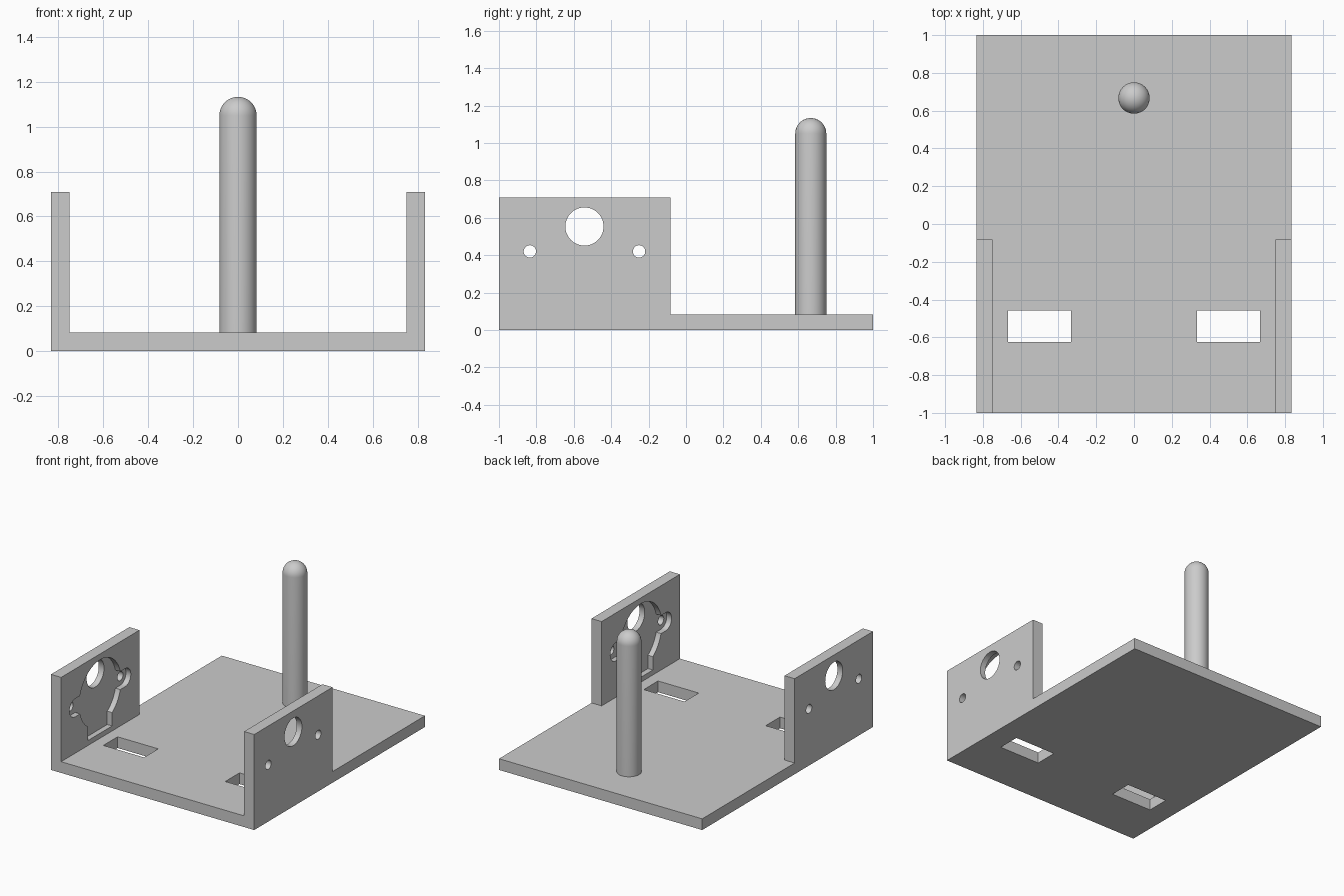
import bpy, bmesh, math
from mathutils import Matrix, Vector

cube = bpy.data.objects.get("Cube")
if cube:
    bpy.data.objects.remove(cube, do_unlink=True)

grey = bpy.data.materials.new("plain_grey")
grey.use_nodes = True
colour = (0.6, 0.6, 0.6, 1)
grey.diffuse_color = colour
grey.node_tree.nodes["Principled BSDF"].inputs["Base Color"].default_value = colour

HALF_W, WALL, PLATE = 0.833, 0.083, 0.083
WALL_BACK, WALL_TOP = -0.083, 0.708
MOTOR_Y, MOTOR_Z, EAR = -0.543, 0.42, 0.292
RECESS = 0.04


def finish(name, bm):
    bmesh.ops.recalc_face_normals(bm, faces=bm.faces)
    mesh = bpy.data.meshes.new(name)
    bm.to_mesh(mesh)
    bm.free()
    mesh.materials.append(grey)
    obj = bpy.data.objects.new(name, mesh)
    bpy.context.collection.objects.link(obj)
    return obj


def box(name, lo, hi):
    lo, hi = Vector(lo), Vector(hi)
    bm = bmesh.new()
    size = Matrix.Diagonal((*(hi - lo), 1))
    bmesh.ops.create_cube(bm, size=1, matrix=Matrix.Translation((lo + hi) / 2) @ size)
    return finish(name, bm)


def disc(name, radius, y, z, x0, x1):
    """Cylinder lying along x."""
    bm = bmesh.new()
    place = Matrix.Translation(((x0 + x1) / 2, y, z)) @ Matrix.Rotation(math.pi / 2, 4, "Y")
    bmesh.ops.create_cone(bm, cap_ends=True, segments=64, radius1=radius,
                          radius2=radius, depth=abs(x1 - x0), matrix=place)
    return finish(name, bm)


def cut(target, cutter):
    cutter.hide_render = True
    mod = target.modifiers.new(cutter.name, "BOOLEAN")
    mod.operation, mod.solver, mod.object = "DIFFERENCE", "EXACT", cutter
    bpy.context.view_layer.objects.active = target
    bpy.ops.object.modifier_apply(modifier=mod.name)
    bpy.data.objects.remove(cutter, do_unlink=True)


def smooth(obj):
    bpy.ops.object.select_all(action="DESELECT")
    obj.select_set(True)
    bpy.context.view_layer.objects.active = obj
    bpy.ops.object.shade_smooth_by_angle(angle=math.radians(30))


# Base plate with both side walls raised from its front edge strips
bm = bmesh.new()
xs = (-HALF_W, WALL - HALF_W, HALF_W - WALL, HALF_W)
ys = (-1, WALL_BACK, 1)
grid = [[bm.verts.new((x, y, 0)) for x in xs] for y in ys]
cells = [bm.faces.new((grid[j][i], grid[j][i + 1], grid[j + 1][i + 1], grid[j + 1][i]))
         for j in range(2) for i in range(3)]


def raise_faces(faces, height):
    new = bmesh.ops.extrude_face_region(bm, geom=faces, use_keep_orig=len(faces) > 2)["geom"]
    bmesh.ops.translate(bm, vec=(0, 0, height),
                        verts=[g for g in new if isinstance(g, bmesh.types.BMVert)])
    return [g for g in new if isinstance(g, bmesh.types.BMFace)]


tops = raise_faces(cells, PLATE)
strips = [f for f in tops if f.calc_center_median().y < 0
          and abs(f.calc_center_median().x) > HALF_W - WALL]
raise_faces(strips, WALL_TOP - PLATE)
bmesh.ops.delete(bm, geom=[f for f in strips if f.is_valid], context="FACES_ONLY")
bmesh.ops.dissolve_limit(bm, angle_limit=0.01, verts=bm.verts, edges=bm.edges)
bracket = finish("bracket", bm)

for side in (-1, 1):
    # Cable slot through the plate
    a, b = sorted((side * 0.333, side * 0.667))
    cut(bracket, box("slot", (a, -0.625, -0.1), (b, -0.458, 0.2)))

    # Motor pocket in the inner face: body, mounting ears and cable box
    deep = side * (HALF_W - WALL + RECESS)
    near = side * (HALF_W - WALL - 0.05)
    x0, x1 = sorted((deep, near))
    cut(bracket, disc("body_pocket", 0.245, MOTOR_Y, MOTOR_Z, near, deep))
    for end in (-1, 1):
        cut(bracket, disc("ear_pocket", 0.067, MOTOR_Y + end * EAR, MOTOR_Z, near, deep))
    cut(bracket, box("ear_bar", (x0, MOTOR_Y - EAR, MOTOR_Z - 0.067),
                     (x1, MOTOR_Y + EAR, MOTOR_Z + 0.067)))
    cut(bracket, box("cable_pocket", (x0, MOTOR_Y - 0.14, 0.12),
                     (x1, MOTOR_Y + 0.14, MOTOR_Z)))

    # Shaft hole and screw holes through the wall
    out = side * 0.95
    cut(bracket, disc("shaft_hole", 0.102, MOTOR_Y, 0.553, near, out))
    for end in (-1, 1):
        cut(bracket, disc("screw_hole", 0.033, MOTOR_Y + end * EAR, MOTOR_Z, near, out))

smooth(bracket)

# Round-ended post
R, SHOULDER = 0.083, 1.05
bm = bmesh.new()
profile = [(0, PLATE), (R, PLATE)]
profile += [(R * math.cos(t * math.pi / 24), SHOULDER + R * math.sin(t * math.pi / 24))
            for t in range(13)]
verts = [bm.verts.new((r, 0, z)) for r, z in profile]
edges = [bm.edges.new(pair) for pair in zip(verts, verts[1:])]
bmesh.ops.spin(bm, geom=verts + edges, cent=(0, 0, 0), axis=(0, 0, 1),
               angle=2 * math.pi, steps=48, use_merge=True)
bmesh.ops.remove_doubles(bm, verts=bm.verts, dist=0.0005)
bmesh.ops.translate(bm, vec=(0, 0.667, 0), verts=bm.verts)
smooth(finish("post", bm))
